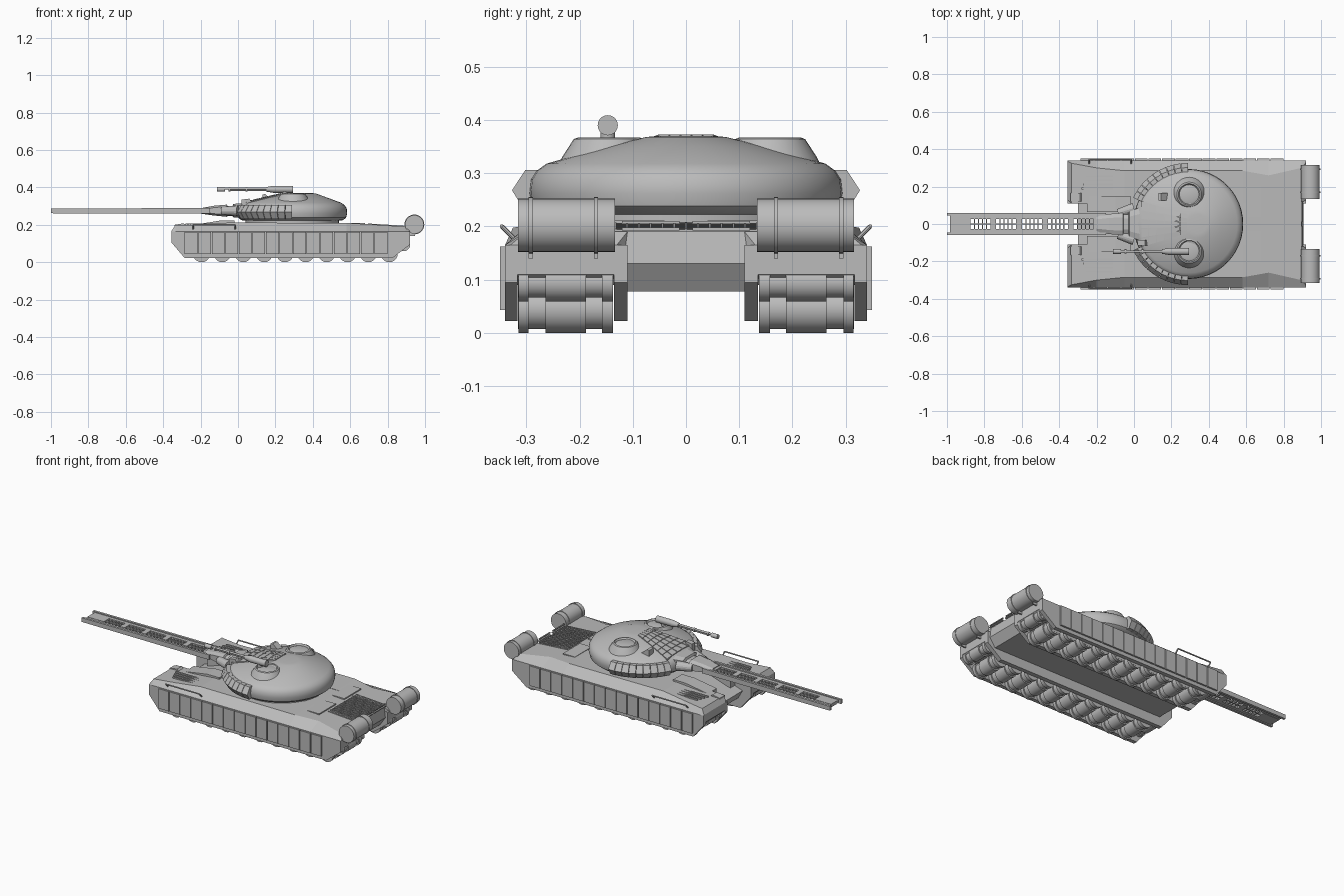
import bpy, bmesh, math
from mathutils import Vector, Matrix

if "Cube" in bpy.data.objects:
    bpy.data.objects.remove(bpy.data.objects["Cube"])

GREY = (0.5, 0.5, 0.5, 1)
mat = bpy.data.materials.new("plain grey")
mat.use_nodes = True
mat.diffuse_color = GREY
mat.node_tree.nodes["Principled BSDF"].inputs["Base Color"].default_value = GREY


def finish(name, bm, mirror=False, smooth=False):
    bmesh.ops.recalc_face_normals(bm, faces=bm.faces)
    me = bpy.data.meshes.new(name)
    bm.to_mesh(me)
    bm.free()
    ob = bpy.data.objects.new(name, me)
    bpy.context.scene.collection.objects.link(ob)
    me.materials.append(mat)
    if mirror:
        m = ob.modifiers.new("mirror", "MIRROR")
        m.use_axis = (False, True, False)
        m.use_mirror_merge = False
    if smooth:
        bpy.ops.object.select_all(action="DESELECT")
        ob.select_set(True)
        bpy.context.view_layer.objects.active = ob
        bpy.ops.object.shade_smooth_by_angle(angle=math.radians(32))
    return ob


def loft(bm, rings):
    """Skin closed rings of equal length and cap both ends."""
    vs = [[bm.verts.new(p) for p in ring] for ring in rings]
    n = len(vs[0])
    for a, b in zip(vs, vs[1:]):
        for i in range(n):
            bm.faces.new((a[i], a[(i + 1) % n], b[(i + 1) % n], b[i]))
    bm.faces.new(vs[0][::-1])
    bm.faces.new(vs[-1])


def box(bm, x, y, z):
    loft(bm, [[(x[0], y[0], h), (x[1], y[0], h), (x[1], y[1], h), (x[0], y[1], h)] for h in z])


def prism(bm, profile, y0, y1):
    """Side profile of (x, z) points pushed along y."""
    loft(bm, [[(x, y, z) for x, z in profile] for y in (y0, y1)])


def rod(bm, a, b, r, r2=None, seg=16):
    a, b = Vector(a), Vector(b)
    d = b - a
    rot = d.to_track_quat("Z", "Y").to_matrix().to_4x4()
    bmesh.ops.create_cone(bm, cap_ends=True, segments=seg, radius1=r, radius2=r if r2 is None else r2,
                          depth=d.length, matrix=Matrix.Translation((a + b) / 2) @ rot)


def disc_stack(bm, cx, cy, rings, seg=40):
    """Rings of (radius, z, x shift) stacked up."""
    loft(bm, [[(cx + s + r * math.cos(t * math.tau / seg), cy + r * math.sin(t * math.tau / seg), z)
               for t in range(seg)] for r, z, s in rings])


# Central hull with sloped nose
bm = bmesh.new()
prism(bm, [(-.30, .13), (-.27, .078), (.87, .078), (.905, .13), (.895, .19), (.6, .208), (-.06, .212)], -.12, .12)
finish("central_hull", bm)

# Track sponsons, bevelled along the upper outer edge: x, inner y, top y, top z, bottom z
bm = bmesh.new()
stations = [(-.355, .13, .335, .168, .12), (-.335, .11, .325, .198, .10), (-.2, .11, .30, .2, .09),
            (-.05, .11, .285, .212, .09), (.58, .11, .285, .21, .09),
            (.72, .11, .26, .202, .09), (.895, .11, .30, .19, .09), (.92, .13, .33, .165, .11)]
loft(bm, [[(x, yi, zb), (x, .34, zb), (x, .34, .165), (x, yt, zt), (x, yi, zt)]
          for x, yi, yt, zt, zb in stations])
finish("track_sponson", bm, True)

# Side walls that enclose the rollers
bm = bmesh.new()
wall = [(-.355, .165), (-.355, .105), (-.285, .022), (.825, .022), (.92, .095), (.92, .165)]
prism(bm, wall, .11, .135)
prism(bm, wall, .317, .34)
finish("track_wall", bm, True)

# Overlapping skirt panels
bm = bmesh.new()
for i in range(15):
    x = -.285 + i * .0725
    box(bm, (x, x + .068), (.34, .35), (.043, .162))
finish("skirt_panels", bm, True)

# Road rollers with three treads each
bm = bmesh.new()
axles = [(-.195 + i * .1115, .045, .045) for i in range(10)]
axles += [(-.295, .095, .038), (.885, .095, .036)]
for x, z, r in axles:
    rod(bm, (x, .137, z), (x, .316, z), r - .007)
    for y0, y1 in ((.137, .158), (.188, .264), (.296, .315)):
        rod(bm, (x, y0, z), (x, y1, z), r, seg=20)
finish("road_rollers", bm, True, True)

# Rear fuel drums with straps and brackets
bm = bmesh.new()
rod(bm, (.943, .133, .202), (.943, .316, .202), .05, seg=32)
for y in (.165, .288):
    rod(bm, (.943, y, .202), (.943, y + .008, .202), .053, seg=32)
    box(bm, (.89, .945), (y, y + .008), (.14, .16))
finish("fuel_drum", bm, True, True)

# Handrails along the front fenders
bm = bmesh.new()
path = [(-.24, .322, .176), (-.24, .346, .2), (-.015, .346, .2), (-.015, .322, .176)]
for a, b in zip(path, path[1:]):
    rod(bm, a, b, .004, seg=8)
finish("handrail", bm, True)

# Engine deck grille: frame and crossing slats
bm = bmesh.new()
def deck_bar(x0, x1, y0, y1, lift):
    top = lambda x: .208 - (x - .6) * .061
    prism(bm, [(x0, top(x0) - .004), (x1, top(x1) - .004), (x1, top(x1) + lift), (x0, top(x0) + lift)], y0, y1)
for i in range(18):
    x = .695 + i * .011
    deck_bar(x, x + .004, -.135, .135, .004)
for i in range(13):
    y = -.135 + i * .0222
    deck_bar(.695, .886, y, y + .004, .005)
finish("engine_grille", bm)

# Rear plate fittings
bm = bmesh.new()
box(bm, (.893, .903), (.012, .12), (.192, .198))
box(bm, (.893, .9), (.012, .12), (.205, .21))
box(bm, (.60, .68), (.04, .20), (.204, .211))
finish("rear_slots", bm, True)

# Nose fittings: fender ribs, hatch blocks and lamps
bm = bmesh.new()
for i in range(4):
    y = .185 + i * .022
    box(bm, (-.28 + i * .008, -.09), (y, y + .009), (.19, .207))
prism(bm, [(-.25, .15), (-.25, .198), (-.1, .222), (-.02, .222), (-.02, .2)], .065, .15)
prism(bm, [(-.34, .14), (-.34, .2), (-.29, .208), (-.27, .19)], .12, .165)
finish("nose_fittings", bm, True)

# Turret ring and dome
bm = bmesh.new()
disc_stack(bm, .29, 0, [(.25, .2, 0), (.25, .222, 0), (.272, .225, 0), (.288, .238, 0), (.294, .262, 0),
                        (.291, .288, 0), (.28, .305, 0), (.262, .318, 0), (.15, .35, .025),
                        (.075, .368, .05), (.05, .37, .05)], 48)
finish("turret_dome", bm, smooth=True)

# Curved band of armour blocks hugging the turret cheeks
bm = bmesh.new()
for i in range(9):
    ends = [math.radians(90 + 7.2 * (i + k)) for k in (0, .94)]
    rings = []
    for r_in, r_out, z in ((.27, .305, .232), (.27, .327, .268), (.26, .302, .306)):
        p = lambda r, a: (.29 + r * math.cos(a), r * math.sin(a), z)
        rings.append([p(r_in, ends[0]), p(r_out, ends[0]), p(r_out, ends[1]), p(r_in, ends[1])])
    loft(bm, rings)
finish("cheek_armour", bm, True)

# Fan of tiles on the turret's front slope
bm = bmesh.new()
def dome_z(x, y):
    d = math.hypot(x - .315, y)
    return .368 - max(0, d - .075) * .24 if d < .15 else .35 - (d - .15) * .235
for i in range(6):
    x0, x1 = .04 + i * .041, .04 + i * .041 + .038
    for j in range(5):
        c0, c1 = (j - 2.5) / 2.5 + .02, (j - 1.5) / 2.5 - .02
        w0, w1 = .125 - (x0 - .04) * .3, .125 - (x1 - .04) * .3
        quad = [(x0, c0 * w0), (x1, c0 * w1), (x1, c1 * w1), (x0, c1 * w0)]
        loft(bm, [[(x, y, dome_z(x, y) + h) for x, y in quad] for h in (-.012, .005)])
finish("roof_tiles", bm)

# Two cupolas with raised rims and sunken hatches
for name, y in (("left_cupola", .158), ("right_cupola", -.145)):
    bm = bmesh.new()
    disc_stack(bm, .295, y, [(.1, .305, 0), (.088, .33, 0), (.066, .364, 0), (.058, .367, 0),
                             (.052, .358, 0), (.04, .362, 0)], 32)
    finish(name, bm, smooth=True)

# Roof sight boxes
bm = bmesh.new()
prism(bm, [(.13, .31), (.13, .362), (.145, .365), (.18, .335), (.18, .31)], .125, .165)
prism(bm, [(.02, .29), (.02, .335), (.06, .34), (.08, .31)], -.115, -.085)
finish("roof_sights", bm)

# Mantlet tapering into the gun
bm = bmesh.new()
loft(bm, [[(x, y, z) for y, z in ((-w, lo + .01), (-w, hi - .01), (-w * .6, hi), (w * .6, hi),
                                  (w, hi - .01), (w, lo + .01), (w * .6, lo), (-w * .6, lo))]
          for x, w, lo, hi in ((-.2, .042, .26, .289), (-.13, .054, .25, .302), (-.06, .06, .243, .308),
                               (-.055, .05, .248, .30), (-.03, .05, .248, .30), (-.025, .066, .24, .312),
                               (.06, .1, .236, .318))])
for s in (-1, 1):
    rod(bm, (-.085, s * .058, .275), (0, s * .085, .275), .022, .028)
finish("mantlet", bm)

# Twin gun rails, each with a channel lip
bm = bmesh.new()
prism(bm, [(-1, .262), (-1, .287), (-.15, .29), (-.15, .26)], .046, .06)
prism(bm, [(-.985, .267), (-.985, .282), (-.15, .282), (-.15, .267)], .026, .047)
finish("gun_rail", bm, True)

# Webs that join the rails, with open windows and small rungs between
bm = bmesh.new()
cuts = [(-.875 + i * .138, -.768 + i * .138) for i in range(5)]
solid = [-.985] + [c for pair in cuts for c in pair] + [-.15]
for x0, x1 in zip(solid[::2], solid[1::2]):
    box(bm, (x0, x1), (-.027, .027), (.265, .284))
for x0, x1 in cuts:
    box(bm, (x0, x1), (-.004, .004), (.268, .281))
    for i in range(1, 5):
        x = x0 + (x1 - x0) * i / 5
        box(bm, (x - .003, x + .003), (-.027, .027), (.27, .279))
finish("rail_webs", bm)

# Roof machine gun on its pivot
bm = bmesh.new()
rod(bm, (.19, -.147, .39), (.295, -.147, .39), .019, seg=20)
rod(bm, (.15, -.147, .39), (.19, -.147, .39), .012, .019)
rod(bm, (-.1, -.147, .394), (.16, -.147, .394), .006)
rod(bm, (-.04, -.147, .384), (.16, -.147, .384), .004)
for x0, x1, r in ((-.112, -.07, .013), (-.05, -.04, .012), (.04, .05, .012)):
    rod(bm, (x0, -.147, .39), (x1, -.147, .39), r)
rod(bm, (.25, -.147, .35), (.25, -.147, .385), .014)
finish("roof_machine_gun", bm, smooth=True)
